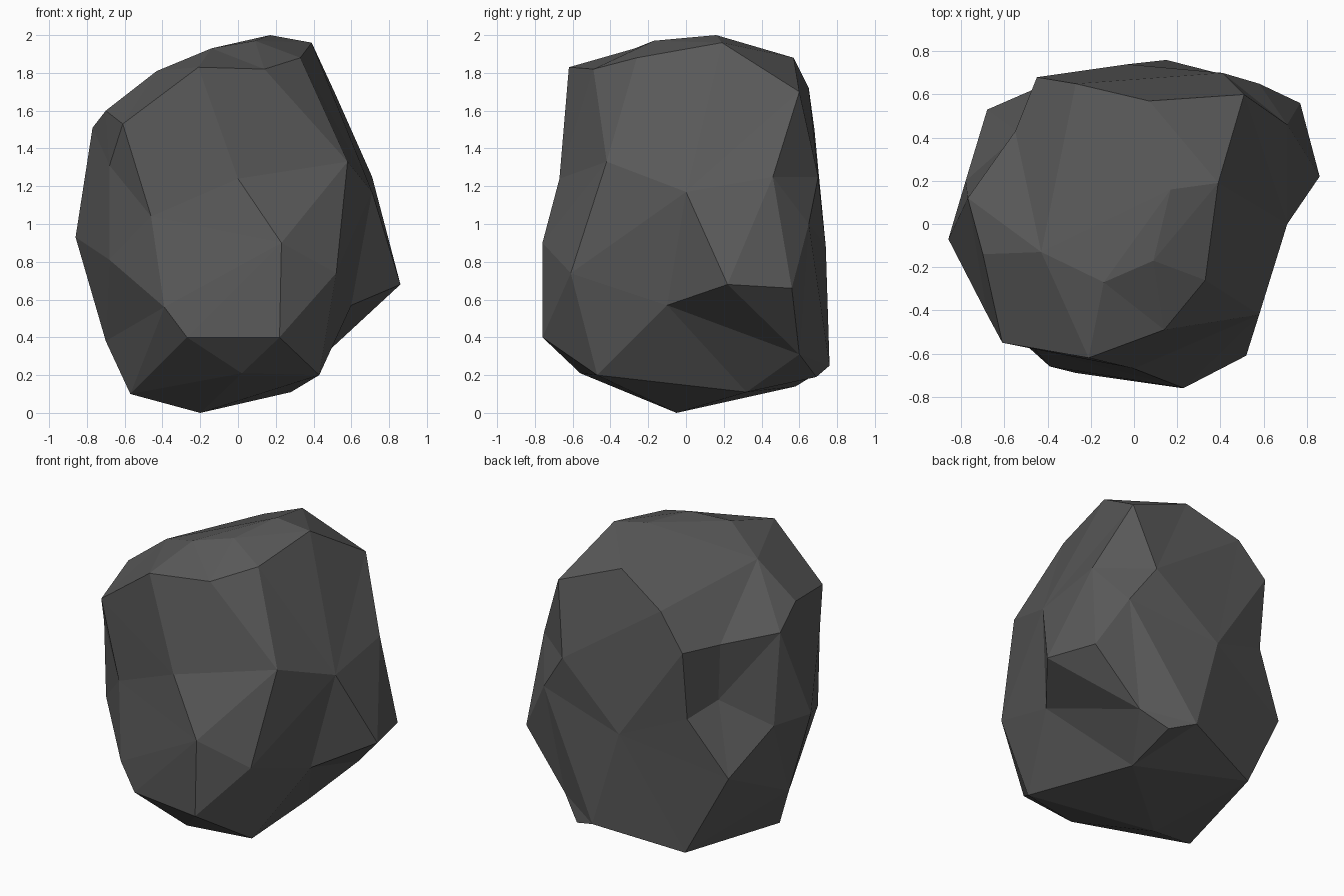
import bpy, bmesh
from mathutils import Vector

# Chiselled corners of the boulder, from the base up
CORNERS = [
    # base
    (-.2, -.05, 0), (-.57, -.16, .1), (-.4, .58, .14), (.28, .32, .11),
    (.43, -.47, .2), (.02, -.56, .21), (.31, .69, .19), (.15, .76, .25),
    (.46, .6, .31), (-.7, -.07, .38), (-.27, -.69, .4), (.22, -.76, .4),
    # belly
    (.6, -.1, .57), (-.39, -.66, .56), (.77, .56, .66), (.86, .22, .68),
    (-.68, .53, .68), (.52, -.61, .74), (-.68, -.4, .81), (-.03, .74, .88),
    (.23, -.76, .9), (-.86, -.07, .93), (-.78, .2, .93), (.58, .65, 1.0),
    (-.45, .63, 1.05), (-.53, .42, 1.12), (-.46, -.58, 1.04),
    # shoulders
    (.71, 0, 1.17), (0, -.67, 1.24), (.71, .46, 1.25), (.41, .7, 1.25),
    (.58, -.42, 1.33), (-.68, -.42, 1.31), (-.55, .43, 1.49),
    (-.45, .68, 1.5), (-.77, .12, 1.51), (-.61, -.55, 1.53),
    # crown
    (-.7, -.14, 1.6), (.51, .6, 1.7), (-.27, .65, 1.72), (-.43, -.13, 1.81),
    (-.21, -.62, 1.83), (.14, -.49, 1.82), (.07, .57, 1.88), (.33, -.26, 1.88),
    (-.14, -.27, 1.93), (.39, .19, 1.96), (.09, -.17, 1.97), (.17, .16, 2.0),
]
CENTRE = Vector((0, 0, 1))

# Skin the corners on a near-sphere, so dents are kept, then move them back
bm = bmesh.new()
home = {}
for c in CORNERS:
    p = Vector(c) - CENTRE
    v = bm.verts.new(p * p.length ** -0.85)
    home[v] = Vector(c)
hull = bmesh.ops.convex_hull(bm, input=bm.verts[:])
for v in bm.verts:
    v.co = home[v]
loose = [v for v in bm.verts if not v.link_faces]
bmesh.ops.delete(bm, geom=loose, context='VERTS')
bmesh.ops.recalc_face_normals(bm, faces=bm.faces[:])

# Boulder object, flat shaded, one stone colour
mesh = bpy.data.meshes.new("boulder")
bm.to_mesh(mesh)
bm.free()
stone = bpy.data.materials.new("dark grey stone")
stone.diffuse_color = (0.1, 0.1, 0.1, 1)
mesh.materials.append(stone)
boulder = bpy.data.objects.new("boulder", mesh)
bpy.context.collection.objects.link(boulder)
